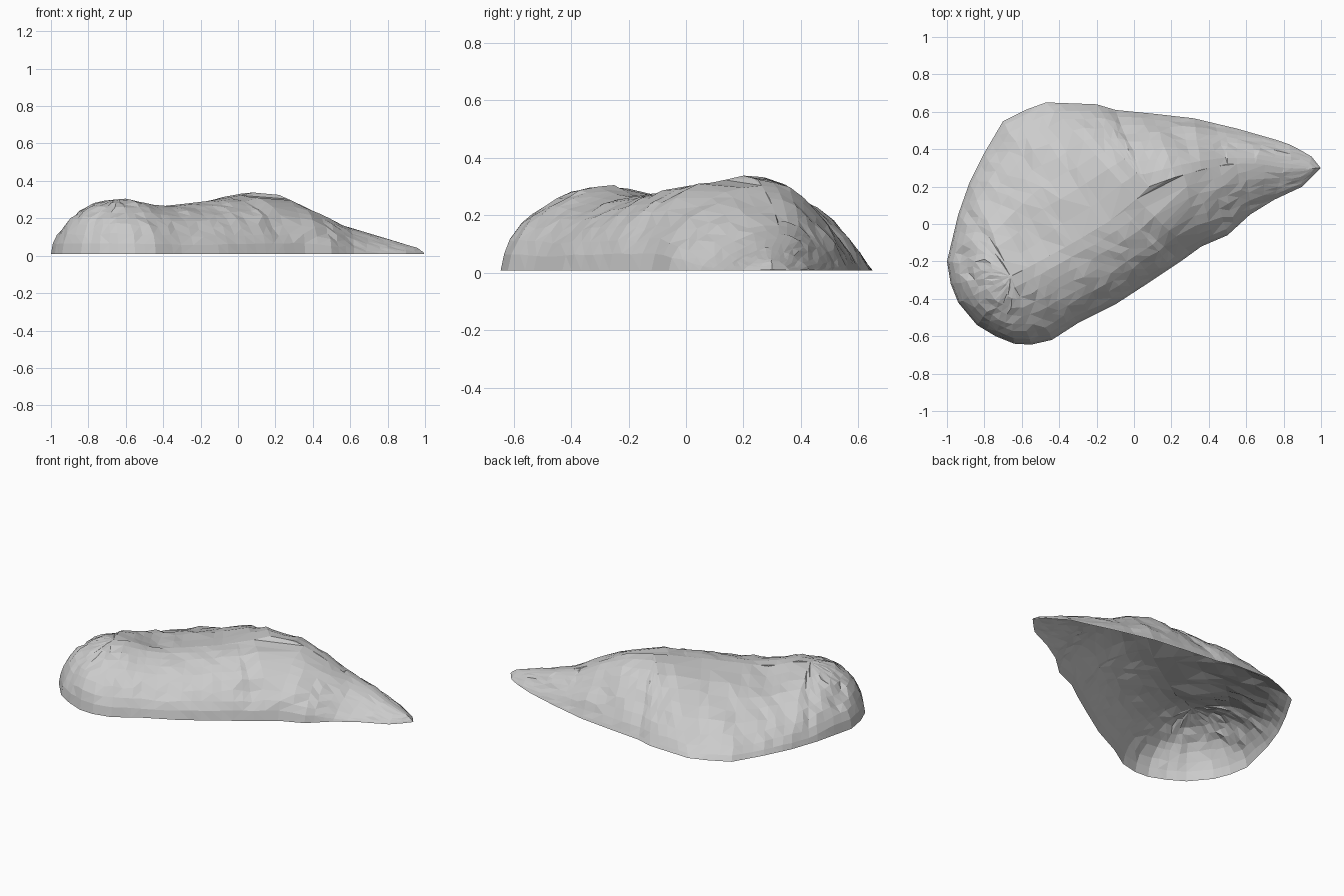
import bpy, bmesh, random
from mathutils import Vector, noise

if "Cube" in bpy.data.objects:
    bpy.data.objects.remove(bpy.data.objects["Cube"])

random.seed(4)

# Ground outline, counter-clockwise from the pointed right end
OUTLINE = [(1.0, .30), (.95, .36), (.83, .43), (.55, .51), (.32, .565), (.1, .59),
           (-.1, .61), (-.2, .64), (-.47, .65), (-.58, .61), (-.7, .55), (-.8, .38),
           (-.88, .22), (-.94, .05), (-1.0, -.2), (-.98, -.32), (-.94, -.42),
           (-.84, -.54), (-.74, -.60), (-.64, -.64), (-.55, -.645), (-.44, -.62),
           (-.3, -.53), (-.1, -.43), (.1, -.3), (.25, -.2), (.36, -.12), (.5, -.06),
           (.62, .05), (.75, .13), (.9, .2)]
# Ridge line running over the rock
RIDGE = [(-.66, -.28, .30), (-.6, -.25, .305), (-.45, -.17, .26), (-.2, -.03, .287),
         (-.05, .07, .308), (.08, .2, .338), (.22, .25, .325), (.36, .29, .26),
         (.5, .32, .18), (.65, .325, .135), (.8, .30, .09), (.93, .295, .05)]
# Dents: centre, radius, depth
DENTS = [((.2, -.13, .16), .10, .05), ((-.55, -.08, .27), .14, .03),
         ((-.1, .5, .17), .13, .02), ((-.88, -.2, .14), .12, .03)]
RINGS = [0, .03, .09, .18, .29, .41, .54, .68, .84, 1]


def side_shape(p):
    """Roundness of the slope and steepness of its foot for an outline point."""
    if p.y > .3 and p.x > -.55:
        return 2.0, .97        # gentle back
    if p.x < -.5 and p.y > 0:
        return 1.75, .75       # back left
    if p.x > .6:
        return 1.6, .85        # thin tip
    return 2.0, .58            # steep front and left end


def resample(points, step, closed):
    """Split every segment into pieces about one step long."""
    pts = [Vector(p) for p in points]
    out = []
    for a, b in zip(pts, pts[1:] + pts[:1] if closed else pts[1:]):
        n = max(1, round((b - a).length / step))
        out += [a.lerp(b, i / n) for i in range(n)]
    return out if closed else out + [pts[-1]]


edge = resample(OUTLINE, .065, True)
ridge = resample(RIDGE, .05, False)
count = len(edge)
shapes = [side_shape(p) for p in edge]
shapes = [tuple(sum(shapes[(i + d) % count][k] for d in (-1, 0, 1)) / 3 for k in (0, 1))
          for i in range(count)]

# Open shell lofted from the outline up to the ridge
bm = bmesh.new()
rows = []
for t in RINGS:
    row = []
    for p, (power, foot) in zip(edge, shapes):
        top = min(ridge, key=lambda r: (r.xy - p).length)
        xy = p.lerp(top.xy, t)
        rise = (1 - (1 - t) ** power) ** foot
        co = Vector((xy.x, xy.y, .008 + (top.z - .008) * rise))
        if 0 < t < 1:
            # uneven surface, calmer on the short slopes and near the ridge
            amp = .010 * min(1, t / .15, (1 - t) * 2.5) * min(1, (top.xy - p).length / .3)
            co += Vector([random.uniform(-1, 1) for _ in range(3)]) * amp * .7
            co.z += noise.noise(co * 6) * amp * 1.4
            for centre, radius, depth in DENTS:
                d = (co - Vector(centre)).length / radius
                if d < 1:
                    inward = (top - co).normalized()
                    co += (inward * .6 + Vector((0, 0, -.6))) * depth * (1 - d)
            co.z = max(co.z, .008)
        row.append(bm.verts.new(co))
    rows.append(row)
for low, high in zip(rows, rows[1:]):
    for i in range(count):
        j = (i + 1) % count
        bm.faces.new((low[i], low[j], high[j], high[i]))

# Merge the ridge seam, close gaps along it, and cut into flat facets
bmesh.ops.remove_doubles(bm, verts=bm.verts, dist=.006)
gaps = [e for e in bm.edges if e.is_boundary and max(v.co.z for v in e.verts) > .02]
bmesh.ops.holes_fill(bm, edges=gaps, sides=0)
bmesh.ops.triangulate(bm, faces=bm.faces)
bmesh.ops.recalc_face_normals(bm, faces=bm.faces)
if sum(f.normal.z * f.calc_area() for f in bm.faces) < 0:
    bmesh.ops.reverse_faces(bm, faces=bm.faces)
mesh = bpy.data.meshes.new("rock_shell")
bm.to_mesh(mesh)
bm.free()
rock = bpy.data.objects.new("rock_shell", mesh)
bpy.context.collection.objects.link(rock)
